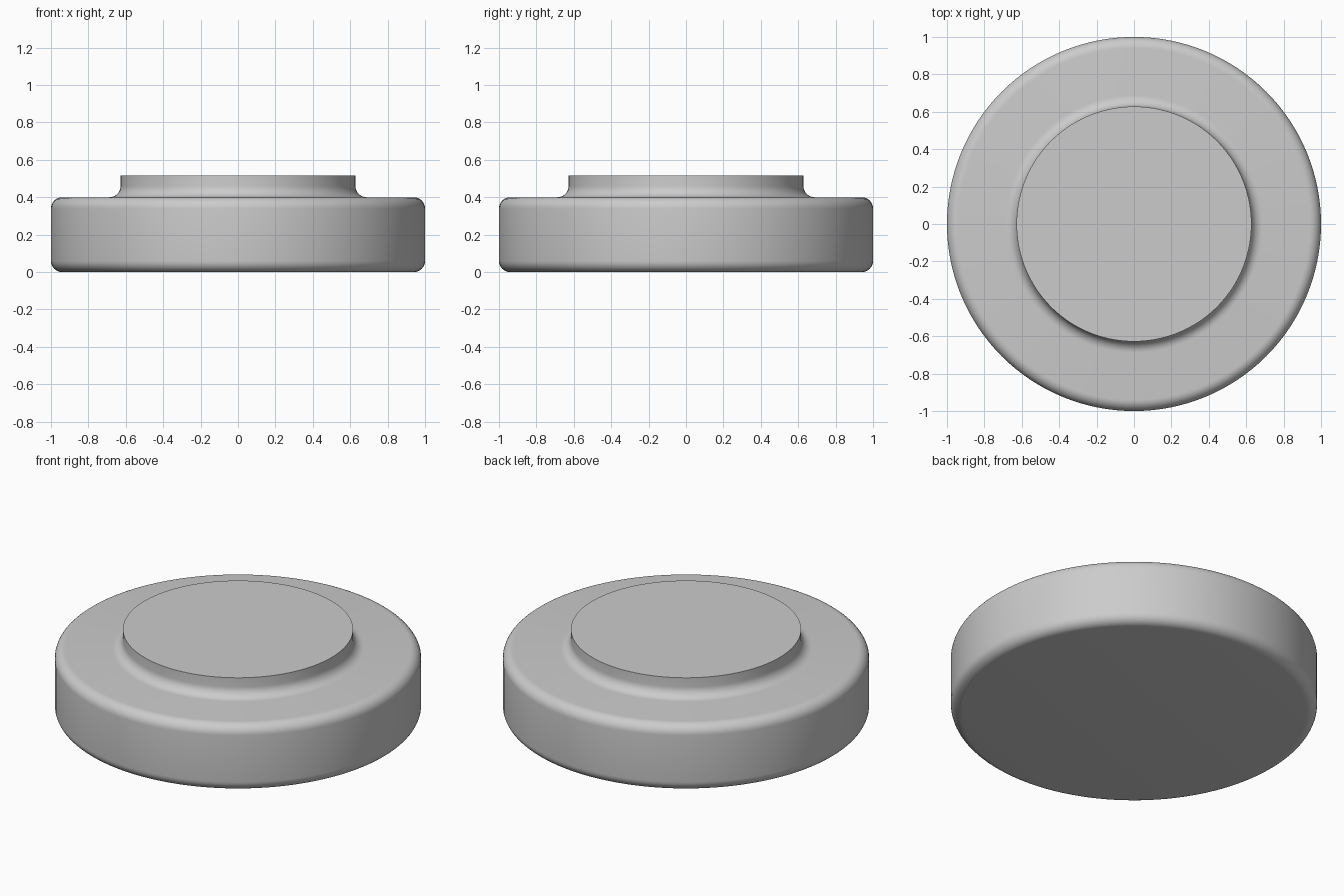
import bpy, bmesh, math

cube = bpy.data.objects.get("Cube")
if cube:
    bpy.data.objects.remove(cube, do_unlink=True)

SIDES = 128          # segments around the axis
HEIGHT = 0.515       # top of the raised disc
BODY_TOP = 0.40      # top of the wide base
R_BODY, R_DISC = 1.0, 0.628
FILLET = 0.06


def arc(cx, cz, r, start, end, steps=8):
    """Points (radius, z) along an arc, angles in degrees."""
    angles = [math.radians(start + (end - start) * i / steps) for i in range(steps + 1)]
    return [(cx + r * math.cos(a), cz + r * math.sin(a)) for a in angles]


# Grey material
grey = bpy.data.materials.new("plain grey")
colour = (0.6, 0.6, 0.6, 1.0)
grey.diffuse_color = colour
grey.use_nodes = True
grey.node_tree.nodes["Principled BSDF"].inputs["Base Color"].default_value = colour

# Half profile: rounded base, concave fillet, sharp-edged disc
profile = arc(R_BODY - FILLET, FILLET, FILLET, -90, 0)
profile += arc(R_BODY - FILLET, BODY_TOP - FILLET, FILLET, 0, 90)
profile += arc(R_DISC + FILLET, BODY_TOP + FILLET, FILLET, 270, 180)
profile.append((R_DISC, HEIGHT))

# Revolve the profile and close both ends with flat caps
bm = bmesh.new()
rings = []
for r, z in profile:
    rings.append([bm.verts.new((r * math.cos(a), r * math.sin(a), z))
                  for a in (2 * math.pi * i / SIDES for i in range(SIDES))])
for low, high in zip(rings, rings[1:]):
    for i in range(SIDES):
        j = (i + 1) % SIDES
        bm.faces.new((low[i], low[j], high[j], high[i]))
bm.faces.new(rings[-1])
bm.faces.new(rings[0][::-1])
bmesh.ops.recalc_face_normals(bm, faces=bm.faces)

mesh = bpy.data.meshes.new("stepped_disc")
bm.to_mesh(mesh)
bm.free()
mesh.materials.append(grey)
disc = bpy.data.objects.new("stepped_disc", mesh)
bpy.context.collection.objects.link(disc)

# Smooth the curved walls, keep the disc rim sharp
bpy.ops.object.select_all(action='DESELECT')
disc.select_set(True)
bpy.context.view_layer.objects.active = disc
bpy.ops.object.shade_smooth_by_angle(angle=math.radians(30))
